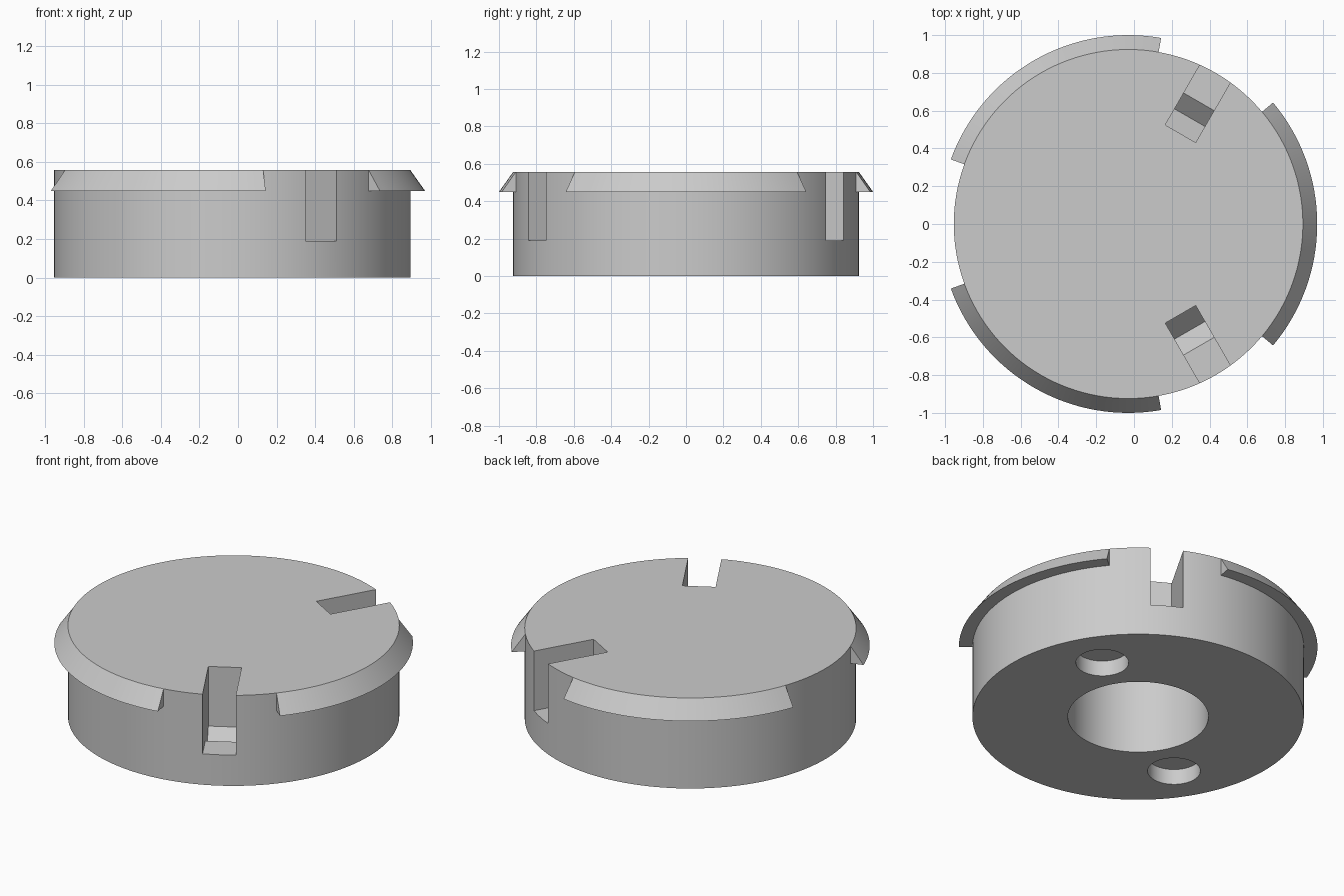
import bpy, bmesh
from math import cos, sin, radians, pi
from mathutils import Matrix, Vector

if "Cube" in bpy.data.objects:
    bpy.data.objects.remove(bpy.data.objects["Cube"], do_unlink=True)

CX = -0.03           # axis offset that centres the whole part
R, H = 0.924, 0.557  # body radius and height
SEGS = 144

grey = bpy.data.materials.new("plain_grey")
grey.use_nodes = True
grey.diffuse_color = (0.6, 0.6, 0.6, 1)
bsdf = next(n for n in grey.node_tree.nodes if n.type == 'BSDF_PRINCIPLED')
bsdf.inputs["Base Color"].default_value = grey.diffuse_color


def make(name, bm):
    bmesh.ops.recalc_face_normals(bm, faces=bm.faces)
    mesh = bpy.data.meshes.new(name)
    bm.to_mesh(mesh)
    bm.free()
    mesh.materials.append(grey)
    obj = bpy.data.objects.new(name, mesh)
    bpy.context.collection.objects.link(obj)
    return obj


def activate(obj):
    bpy.ops.object.select_all(action='DESELECT')
    obj.select_set(True)
    bpy.context.view_layer.objects.active = obj


def smooth(obj):
    activate(obj)
    bpy.ops.object.shade_smooth_by_angle(angle=radians(30))


def cylinder(name, x, y, radius, z0, z1, segs):
    bm = bmesh.new()
    bmesh.ops.create_cone(bm, cap_ends=True, segments=segs, radius1=radius, radius2=radius,
                          depth=z1 - z0, matrix=Matrix.Translation((x, y, (z0 + z1) / 2)))
    return make(name, bm)


def cut(target, cutter):
    cutter.hide_render = True
    activate(target)
    mod = target.modifiers.new("cut", 'BOOLEAN')
    mod.operation, mod.solver, mod.object = 'DIFFERENCE', 'EXACT', cutter
    bpy.ops.object.modifier_apply(modifier=mod.name)
    bpy.data.objects.remove(cutter, do_unlink=True)


def notch_cutter(angle):
    # side profile (radius, height) with a V groove in the floor
    profile = [(0.552, 0.7), (0.552, 0.19), (0.65, 0.09), (0.747, 0.19), (1.1, 0.19), (1.1, 0.7)]
    bm = bmesh.new()
    face = bm.faces.new([bm.verts.new((r, -0.093, z)) for r, z in profile])
    ext = bmesh.ops.extrude_face_region(bm, geom=[face])
    verts = [v for v in ext["geom"] if isinstance(v, bmesh.types.BMVert)]
    bmesh.ops.translate(bm, verts=verts, vec=(0, 0.186, 0))
    bm.transform(Matrix.Translation((CX, 0, 0)) @ Matrix.Rotation(angle, 4, 'Z'))
    return make("notch_cutter", bm)


def lip(name, centre):
    # wedge section swept through eighty degrees
    bm = bmesh.new()
    section = [(0.915, 0.45), (1.0, 0.45), (R, H)]
    rings = []
    for i in range(33):
        a = centre + radians(-40 + i * 2.5)
        rings.append([bm.verts.new((CX + r * cos(a), r * sin(a), z)) for r, z in section])
    for a, b in zip(rings, rings[1:]):
        for j in range(3):
            k = (j + 1) % 3
            bm.faces.new((a[j], a[k], b[k], b[j]))
    bm.faces.new(rings[0])
    bm.faces.new(rings[-1])
    smooth(make(name, bm))


# Round body with blind bore and two blind pin holes underneath
body = cylinder("body", CX, 0, R, 0, H, SEGS)
cut(body, cylinder("bore_cutter", CX, 0, 0.392, -0.1, 0.46, 96))
for a in (radians(31.7), radians(31.7) + pi):
    x, y = CX + 0.637 * cos(a), 0.637 * sin(a)
    cut(body, cylinder("pin_hole_cutter", x, y, 0.147, -0.1, 0.095, 48))

# Three radial notches open to the rim
for deg in (60, 180, 300):
    cut(body, notch_cutter(radians(deg)))
smooth(body)

# Three bevelled retaining lips between the notches
for name, deg in (("left_lip", 0), ("back_lip", 120), ("front_lip", 240)):
    lip(name, radians(deg))
